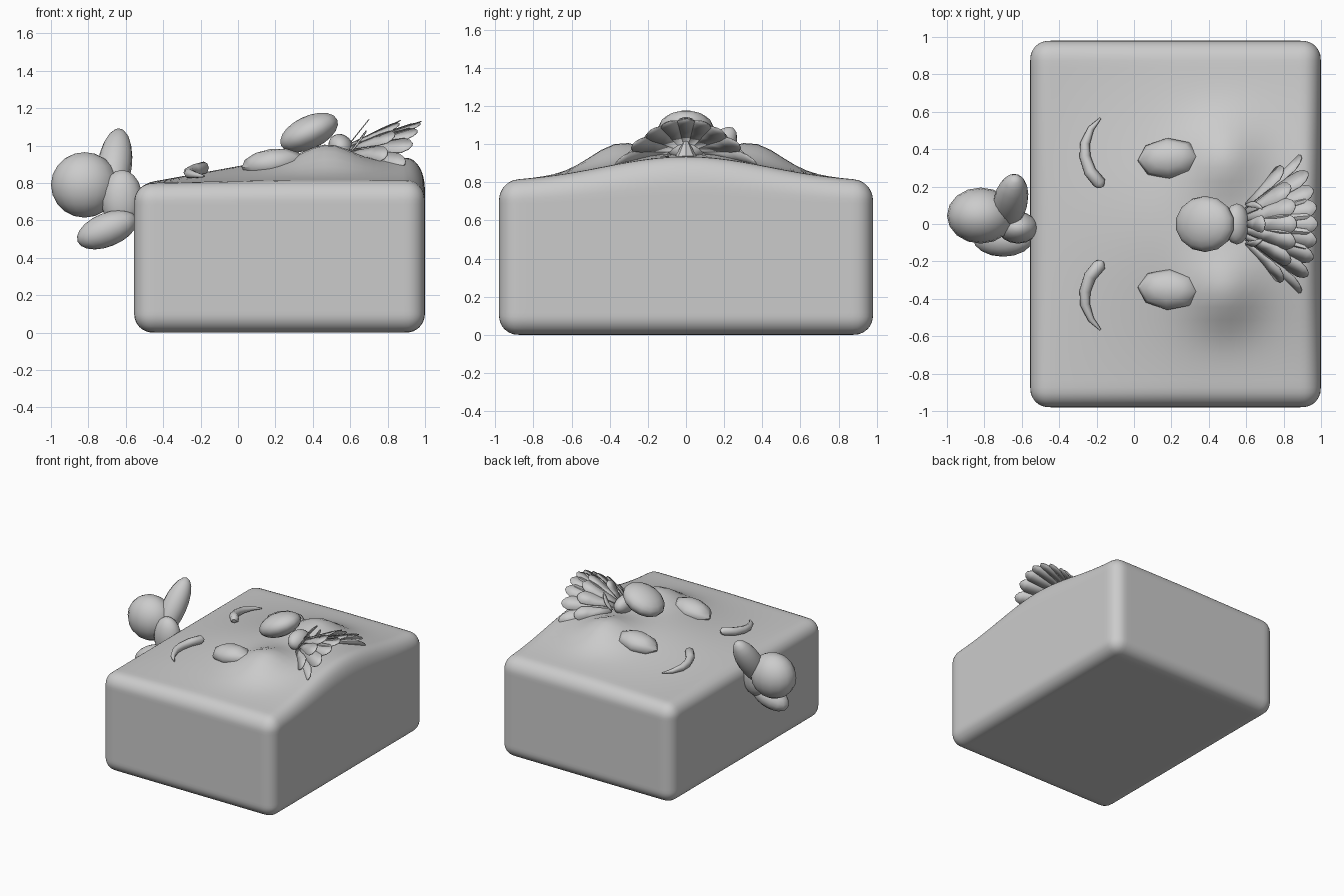
import bpy, bmesh, math
from mathutils import Vector, Matrix, Euler

if "Cube" in bpy.data.objects:
    bpy.data.objects.remove(bpy.data.objects["Cube"])


def finish(name, bm, smooth=True, angle=50):
    me = bpy.data.meshes.new(name)
    bm.to_mesh(me)
    bm.free()
    ob = bpy.data.objects.new(name, me)
    bpy.context.collection.objects.link(ob)
    if smooth:
        bpy.ops.object.select_all(action='DESELECT')
        ob.select_set(True)
        bpy.context.view_layer.objects.active = ob
        bpy.ops.object.shade_smooth_by_angle(angle=math.radians(angle))
    return ob


def ellipsoid(name, loc, radii, rot=(0, 0, 0), seg=16, rings=10):
    bm = bmesh.new()
    m = Matrix.LocRotScale(Vector(loc), Euler([math.radians(a) for a in rot]), Vector(radii))
    bmesh.ops.create_uvsphere(bm, u_segments=seg, v_segments=rings, radius=1, matrix=m)
    return finish(name, bm)


def relief(x, y):
    """Height of the face above the flat top of the block."""
    ramp = min(1, max(0, (x + 0.5) / 0.75))
    h = 0.135 * ramp * math.exp(-(y / 0.6) ** 2)
    h += 0.11 * math.exp(-((x - 0.48) / 0.19) ** 2 - ((abs(y) - 0.36) / 0.2) ** 2)
    return h


# Rounded block with the face relief on its upper side
bm = bmesh.new()
bmesh.ops.create_cube(bm, size=2)
bmesh.ops.subdivide_edges(bm, edges=bm.edges[:], cuts=39, use_grid_fill=True)
half, mid, r = Vector((0.777, 0.98, 0.4)), Vector((0.222, 0, 0.4)), 0.1
for v in bm.verts:
    p = Vector([math.sin(c * math.pi / 2) * s for c, s in zip(v.co, half)])
    inner = Vector([max(r - s, min(s - r, c)) for c, s in zip(p, half)])
    q = inner + (p - inner).normalized() * r + mid
    q.z += relief(q.x, q.y) * min(1, max(0, (q.z - 0.6) / 0.2))
    v.co = q
finish("face_block", bm)

# Eyes and tapered, curved brows on both sides
for side, label in ((1, "left"), (-1, "right")):
    ellipsoid("eye_" + label, (0.185, 0.35 * side, 0.905), (0.168, 0.11, 0.078),
              (0, -8, 4 * side), 8, 6)
    cu = bpy.data.curves.new("brow_" + label, 'CURVE')
    cu.dimensions = '3D'
    cu.bevel_depth = 0.035
    cu.bevel_resolution = 2
    cu.use_fill_caps = True
    pts = [(-0.175, 0.20, 0.5), (-0.185, 0.22, 1), (-0.235, 0.28, 0.95), (-0.262, 0.36, 0.85),
           (-0.262, 0.43, 0.75), (-0.23, 0.51, 0.5), (-0.18, 0.565, 0.15)]
    sp = cu.splines.new('POLY')
    sp.points.add(len(pts) - 1)
    for p, (x, y, rad) in zip(sp.points, pts):
        p.co = (x, y * side, 0.81 + relief(x, y) + 0.02 * rad, 1)
        p.radius = rad
    sp.use_smooth = True
    bpy.context.collection.objects.link(bpy.data.objects.new("brow_" + label, cu))

# Nose, lip behind it and small pointed chin
ellipsoid("nose", (0.38, 0, 1.07), (0.17, 0.15, 0.088), (0, -25, 0), 14, 10)
ellipsoid("lip", (0.55, 0, 0.99), (0.065, 0.11, 0.075), (0, -30, 0))
bm = bmesh.new()
bmesh.ops.create_cone(bm, cap_ends=True, segments=8, radius1=0.07, radius2=0.005, depth=0.12,
                      matrix=Matrix.Translation((0.64, 0, 0.97)))
finish("chin", bm, True, 30)


# Layered fan of thin leaves that arches across the chin
def beard_row(bm, count, reach, spread, top, drop, width, lift):
    for i in range(count):
        s = -1 + 2 * i / (count - 1)
        root = Vector((0.60, 0.10 * s, 1.0 - 0.05 * s * s + lift))
        tip = Vector((reach - 0.09 * s * s * spread / 0.38, spread * s, top - drop * s * s))
        across = Vector((-0.1 * s, spread, -2 * drop * s)).normalized()
        prev = None
        for t, w in ((0, 0.3), (0.35, 0.6), (0.65, 0.95), (0.85, 1), (0.95, 0.65), (1, 0.2)):
            c = root.lerp(tip, t)
            pair = [bm.verts.new(c + across * (k * w * width)) for k in (-1, 1)]
            if prev:
                bm.faces.new((prev[0], pair[0], pair[1], prev[1]))
            prev = pair


for name, args in (("beard_outer", (9, 0.98, 0.36, 1.13, 0.22, 0.056, 0)),
                   ("beard_middle", (7, 0.87, 0.30, 1.135, 0.18, 0.052, 0.01)),
                   ("beard_inner", (3, 0.70, 0.10, 1.14, 0.08, 0.045, 0.015))):
    bm = bmesh.new()
    beard_row(bm, *args)
    ob = finish(name, bm)
    mod = ob.modifiers.new("thickness", 'SOLIDIFY')
    mod.thickness = 0.006
    mod.offset = 0

# Tuft of rounded lobes on the narrow end
ellipsoid("tuft_main", (-0.82, 0.045, 0.79), (0.18, 0.15, 0.175))
ellipsoid("tuft_upper", (-0.66, 0.12, 0.89), (0.092, 0.09, 0.235), (-33, 8, 0))
ellipsoid("tuft_lower", (-0.70, -0.08, 0.55), (0.17, 0.095, 0.09), (0, -22, 0))
ellipsoid("tuft_stem", (-0.62, -0.02, 0.71), (0.11, 0.085, 0.16))
